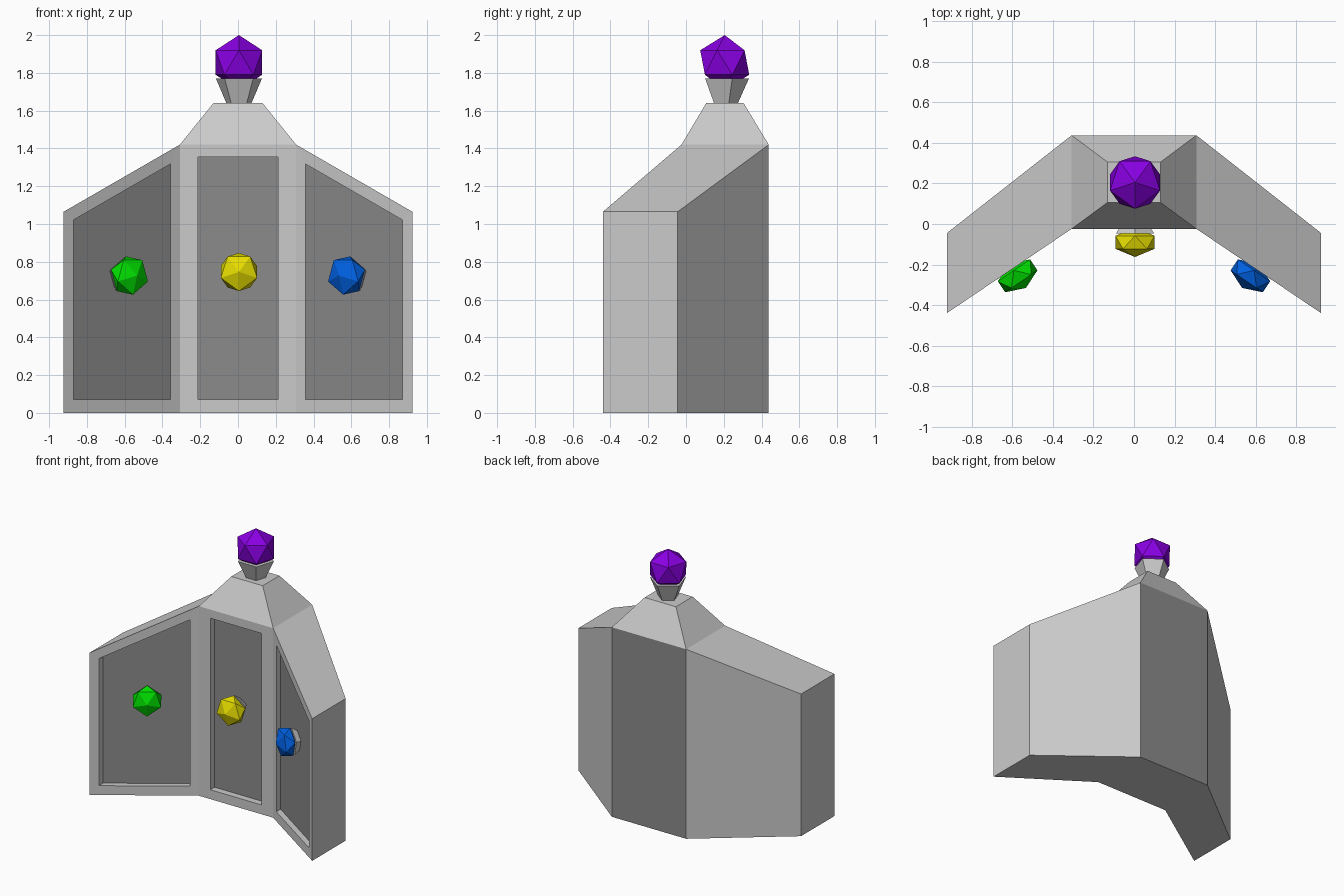
import bpy, bmesh
from math import radians
from mathutils import Matrix, Vector

if "Cube" in bpy.data.objects:
    bpy.data.objects.remove(bpy.data.objects["Cube"])

DEPTH = 0.05                      # panel recess, straight back along +y


def material(name, color):
    mat = bpy.data.materials.new(name)
    mat.diffuse_color = (*color, 1)
    mat.use_nodes = True
    mat.node_tree.nodes["Principled BSDF"].inputs["Base Color"].default_value = mat.diffuse_color
    return mat


STONE = material("stone_grey", (0.53, 0.53, 0.53))
DARK = material("dark_panel_grey", (0.26, 0.26, 0.26))


def front_y(x):
    # front face: flat in the middle, wings sweep forward
    return -0.024 - max(0, abs(x) - 0.31) * 0.415 / 0.612


def add_object(name, bm, *mats):
    mesh = bpy.data.meshes.new(name)
    bm.to_mesh(mesh)
    bm.free()
    obj = bpy.data.objects.new(name, mesh)
    bpy.context.collection.objects.link(obj)
    for mat in mats:
        mesh.materials.append(mat)
    return obj


# Body: three-panelled wall with framed recesses and a tapered cap
bm = bmesh.new()


def face(*pts, mat=0):
    bm.faces.new([bm.verts.new(p) for p in pts]).material_index = mat


def strip(a, b):
    # quads between two closed outlines
    for i in range(len(a)):
        j = (i + 1) % len(a)
        face(a[i], a[j], b[j], b[i])


def panel(outer, inner):
    o = [(x, front_y(x), z) for x, z in outer]
    i = [(x, front_y(x), z) for x, z in inner]
    back = [(x, y + DEPTH, z) for x, y, z in i]
    strip(o, i)
    strip(i, back)
    face(*back, mat=1)


IN, OUT, HI, LO = 0.308, 0.923, 1.42, 1.065
FY, BY = front_y(0), 0.438        # centre front and back
TF, TB = front_y(OUT), -0.044     # wing tip front and back

panel([(-IN, 0), (IN, 0), (IN, HI), (-IN, HI)],
      [(-0.213, 0.07), (0.213, 0.07), (0.213, 1.355), (-0.213, 1.355)])
face((-IN, BY, 0), (IN, BY, 0), (IN, BY, HI), (-IN, BY, HI), mat=1)
face((-IN, FY, 0), (IN, FY, 0), (IN, BY, 0), (-IN, BY, 0))
for s in (-1, 1):
    a, b = s * IN, s * OUT
    panel([(a, 0), (b, 0), (b, LO), (a, HI)],
          [(s * 0.357, 0.07), (s * 0.87, 0.07), (s * 0.87, 1.022), (s * 0.357, 1.318)])
    face((a, BY, 0), (b, TB, 0), (b, TB, LO), (a, BY, HI))
    face((b, TF, 0), (b, TB, 0), (b, TB, LO), (b, TF, LO))
    face((a, FY, HI), (b, TF, LO), (b, TB, LO), (a, BY, HI))
    face((a, FY, 0), (b, TF, 0), (b, TB, 0), (a, BY, 0))
cap_low = [(-IN, FY, HI), (IN, FY, HI), (IN, BY, HI), (-IN, BY, HI)]
cap_top = [(-0.13, 0.107, 1.64), (0.13, 0.107, 1.64), (0.13, 0.305, 1.64), (-0.13, 0.305, 1.64)]
strip(cap_low, cap_top)
face(*cap_top)
bmesh.ops.remove_doubles(bm, verts=bm.verts, dist=0.0005)
bmesh.ops.recalc_face_normals(bm, faces=bm.faces)
add_object("panelled_wall", bm, STONE, DARK)


# Jewel on a five-sided flared socket, pointing along axis
def jewel(name, base, axis, up, scale, color):
    z, y = Vector(axis).normalized(), Vector(up)
    x = y.cross(z)
    turn = Matrix((x, y, z)).transposed().to_4x4()
    place = Matrix.Translation(base) @ turn @ Matrix.Diagonal((*scale, 1))

    socket = bmesh.new()
    bmesh.ops.create_cone(socket, cap_ends=True, segments=5, radius1=0.07, radius2=0.128,
                          depth=0.13, matrix=place @ Matrix.Translation((0, 0, 0.065)))
    add_object(name + "_socket", socket, STONE)

    gem = bmesh.new()
    bmesh.ops.create_icosphere(gem, subdivisions=1, radius=0.145,
                               matrix=place @ Matrix.Translation((0, 0, 0.215))
                               @ Matrix.Rotation(radians(-90), 4, 'Z'))
    add_object(name + "_gem", gem, material(name + "_color", color))


small = (0.78, 0.78, 0.5)
jewel("top", (0.005, 0.205, 1.64), (0, 0, 1), (0, 1, 0), (1, 1, 1), (0.25, 0, 0.77))
jewel("centre", (0.005, 0.017, 0.746), (0, -1, 0), (0, 0, 1), small, (0.8, 0.73, 0))
for side, s, col in (("left", -1, (0, 0.75, 0)), ("right", 1, (0, 0.12, 0.77))):
    jewel(side, (s * 0.635, -0.167, 0.727), (-s * 0.562, -0.827, 0), (0, 0, 1), small, col)
